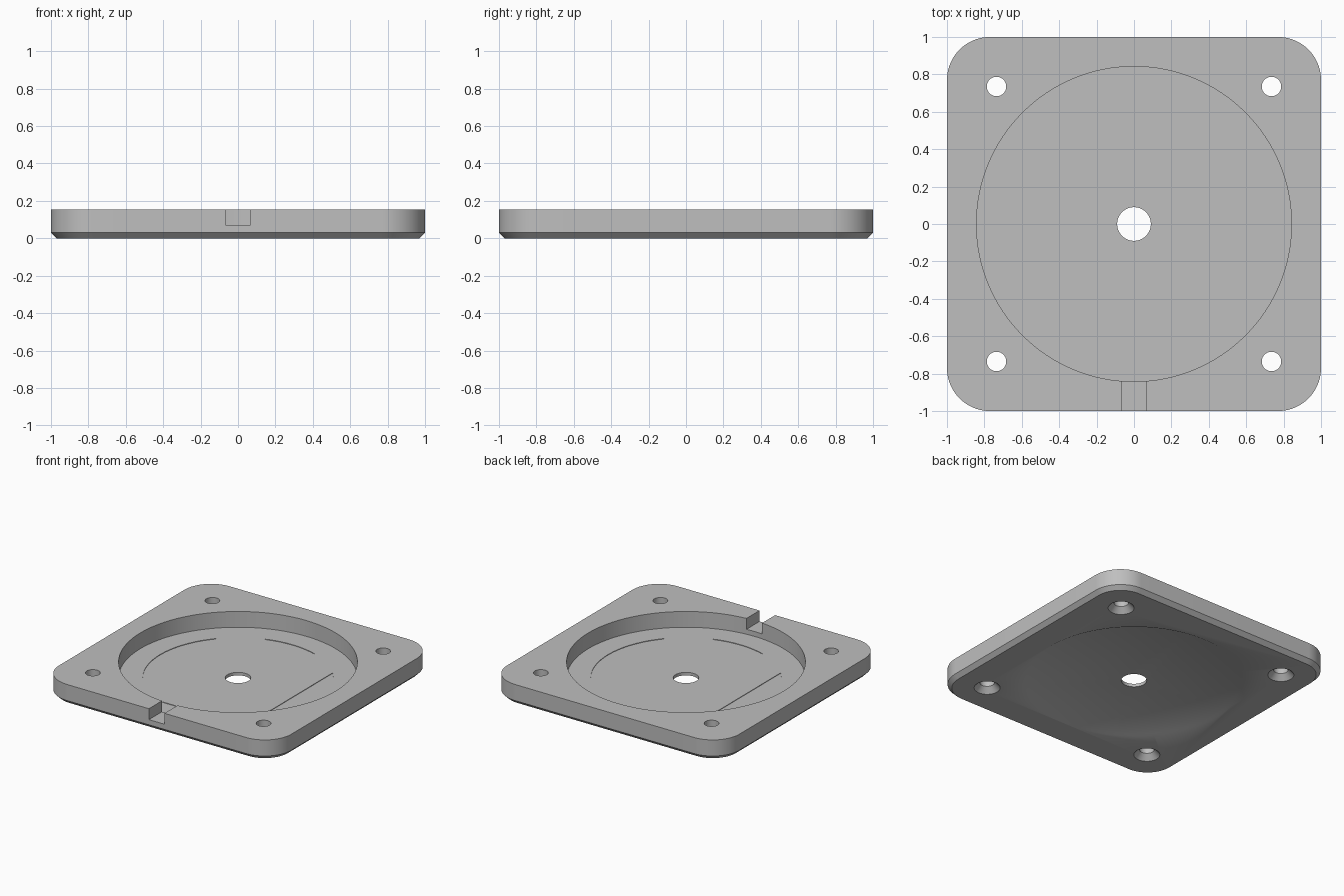
import bpy, bmesh
from math import acos, cos, sin, pi, radians

cube = bpy.data.objects.get("Cube")
if cube:
    bpy.data.objects.remove(cube, do_unlink=True)

TOP = 0.155
FLOOR = 0.032

grey = bpy.data.materials.new("plain_grey")
grey.use_nodes = True
colour = (0.52, 0.52, 0.52, 1)
grey.diffuse_color = colour
grey.node_tree.nodes["Principled BSDF"].inputs["Base Color"].default_value = colour


def arc(r, start, end, steps, cx=0, cy=0):
    return [(cx + r * cos(start + (end - start) * i / steps),
             cy + r * sin(start + (end - start) * i / steps)) for i in range(steps + 1)]


def circle(r, cx=0, cy=0, sides=128):
    return arc(r, 0, 2 * pi, sides, cx, cy)[:-1]


def rounded_square(half, radius):
    c = half - radius
    points = []
    for i, (sx, sy) in enumerate([(1, 1), (-1, 1), (-1, -1), (1, -1)]):
        points += arc(radius, i * pi / 2, (i + 1) * pi / 2, 20, sx * c, sy * c)
    return points


def loft(name, sections):
    """Closed solid through a stack of (outline, height) sections."""
    bm = bmesh.new()
    rings = [[bm.verts.new((x, y, z)) for x, y in outline] for outline, z in sections]
    bm.faces.new(rings[0][::-1])
    bm.faces.new(rings[-1])
    n = len(rings[0])
    for low, high in zip(rings, rings[1:]):
        for i in range(n):
            j = (i + 1) % n
            bm.faces.new((low[i], low[j], high[j], high[i]))
    mesh = bpy.data.meshes.new(name)
    bm.to_mesh(mesh)
    bm.free()
    mesh.materials.append(grey)
    obj = bpy.data.objects.new(name, mesh)
    bpy.context.collection.objects.link(obj)
    return obj


# Square plate with round corners and a chamfered lower edge
plate = loft("base_plate", [(rounded_square(0.97, 0.2), 0),
                            (rounded_square(1, 0.23), 0.03),
                            (rounded_square(1, 0.23), TOP)])
bpy.context.view_layer.objects.active = plate
plate.select_set(True)


def cut(name, sections):
    cutter = loft(name, sections)
    cutter.hide_render = True
    mod = plate.modifiers.new(name, "BOOLEAN")
    mod.operation = "DIFFERENCE"
    mod.solver = "EXACT"
    mod.object = cutter
    bpy.ops.object.modifier_apply(modifier=mod.name)
    bpy.data.objects.remove(cutter, do_unlink=True)


# Round pocket and cable notch in the front wall
cut("pocket", [(circle(0.842), FLOOR), (circle(0.842), TOP + 0.1)])
notch = [(-0.067, -1.1), (0.067, -1.1), (0.067, -0.8), (-0.067, -0.8)]
cut("cable_notch", [(notch, 0.07), (notch, TOP + 0.1)])

# Shallow circle segments in the pocket floor
for i, distance in enumerate([0.5, 0.635, 0.5, 0.635]):
    half = acos(distance / 0.672)
    segment = arc(0.672, i * pi / 2 - half, i * pi / 2 + half, 32)
    cut("floor_segment", [(segment, FLOOR - 0.004), (segment, FLOOR + 0.02)])

# Shallow bevelled recess underneath
cut("underside_recess", [(circle(0.776), -0.006), (circle(0.77), 0), (circle(0.755), 0.008)])

# Centre hole and countersunk screw holes
cut("centre_hole", [(circle(0.09), -0.1), (circle(0.09), TOP + 0.1)])
for sx in (-1, 1):
    for sy in (-1, 1):
        x, y = sx * 0.735, sy * 0.735
        cut("screw_hole", [(circle(r, x, y, 48), z) for r, z in
                           [(0.102, -0.01), (0.092, 0), (0.052, 0.042), (0.052, TOP + 0.1)]])

bpy.ops.object.shade_smooth_by_angle(angle=radians(30))
